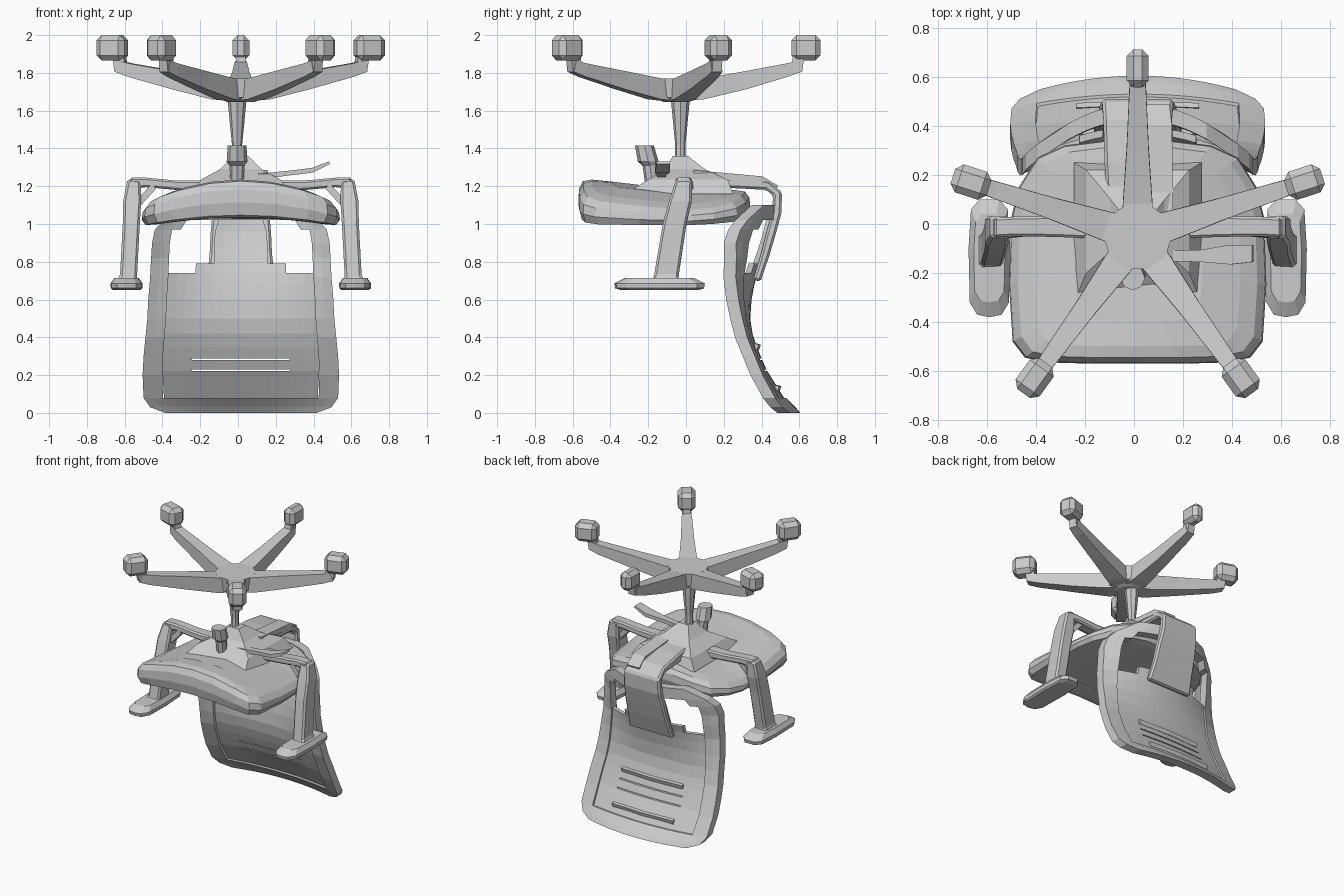
import bpy, bmesh, math
from mathutils import Vector, Matrix

if "Cube" in bpy.data.objects:
    bpy.data.objects.remove(bpy.data.objects["Cube"])

CX = 0.015  # symmetry plane of the chair


def finish(name, bm, bevel=0, mirror=False):
    bmesh.ops.recalc_face_normals(bm, faces=bm.faces)
    me = bpy.data.meshes.new(name)
    bm.to_mesh(me)
    bm.free()
    ob = bpy.data.objects.new(name, me)
    ob.location.x = CX
    bpy.context.collection.objects.link(ob)
    if bevel:
        m = ob.modifiers.new("bevel", 'BEVEL')
        m.width, m.segments, m.limit_method = bevel, 1, 'ANGLE'
    if mirror:
        ob.modifiers.new("mirror", 'MIRROR').use_mirror_merge = False
    return ob


def loft(name, rings, **kw):
    bm = bmesh.new()
    vs = [[bm.verts.new(p) for p in r] for r in rings]
    n = len(rings[0])
    for a, b in zip(vs, vs[1:]):
        for i in range(n):
            j = (i + 1) % n
            bm.faces.new((a[i], a[j], b[j], b[i]))
    bm.faces.new(vs[0])
    bm.faces.new(vs[-1])
    return finish(name, bm, **kw)


def bar(name, path, side, **kw):
    """Rectangular section swept along (point, width, height) stations."""
    pts = [Vector(p[0]) for p in path]
    side = Vector(side).normalized()
    rings = []
    for i, (_, w, h) in enumerate(path):
        t = pts[min(i + 1, len(pts) - 1)] - pts[max(i - 1, 0)]
        up = t.cross(side).normalized() * h / 2
        s = side * w / 2
        rings.append([pts[i] + s + up, pts[i] - s + up, pts[i] - s - up, pts[i] + s - up])
    return loft(name, rings, **kw)


def box(name, c, size, rot=0, **kw):
    bm = bmesh.new()
    bmesh.ops.create_cube(bm, size=1, matrix=Matrix.Translation(c)
                          @ Matrix.Rotation(rot, 4, 'Z') @ Matrix.Diagonal((*size, 1)))
    return finish(name, bm, **kw)


def circle(x, y, z, r, n=8):
    return [(x + r * math.cos(2 * math.pi * i / n), y + r * math.sin(2 * math.pi * i / n), z)
            for i in range(n)]


def lerp(table, z, k):
    for a, b in zip(table, table[1:]):
        if a[0] <= z <= b[0]:
            f = (z - a[0]) / (b[0] - a[0])
            return a[k] + f * (b[k] - a[k])
    return table[-1][k]


# Star base with five arms and casters (the rear arm is a little shorter)
HY = -0.05
for i in range(5):
    a = math.radians(90 + 72 * i)
    d = Vector((math.cos(a), math.sin(a), 0))
    r1 = .685 if i == 0 else .715
    at = lambda r, z: Vector((0, HY, z)) + d * r
    bar("base_arm", [(at(.03, 1.71), .13, .12), (at(.14, 1.715), .12, .11), (at(.36, 1.76), .09, .095),
                     (at(r1 - .1, 1.815), .07, .07), (at(r1 - .03, 1.835), .06, .06)], (-d.y, d.x, 0))
    bar("caster_stem", [(at(r1 - .05, 1.81), .055, .06), (at(r1 - .035, 1.91), .05, .06)], (-d.y, d.x, 0))
    box("caster", at(r1, 1.9325), (.155, .09 if i == 0 else .12, .135), a, bevel=.028)
loft("base_hub", [circle(0, HY, 1.645, .07, 10), circle(0, HY, 1.67, .13, 10), circle(0, HY, 1.77, .14, 10)])

# Gas column
loft("column", [circle(-.02, -.03, z, r) for z, r in ((1.3, .03), (1.42, .027), (1.5, .035), (1.66, .05))])

# Tilt mechanism under the seat
loft("mechanism", [[(-x, y0, z), (x, y0, z), (x, y1, z), (-x, y1, z)] for x, y0, y1, z in
                   ((.26, -.32, .25, 1.16), (.21, -.2, .22, 1.235), (.11, -.11, .1, 1.29), (.04, -.07, .01, 1.36))])
loft("tension_knob", [circle(-.02, -.18, 1.2, .035), circle(-.02, -.19, 1.31, .04),
                      circle(-.02, -.2, 1.33, .055), circle(-.02, -.22, 1.415, .05)])
bar("height_lever", [((.08, -.13, 1.25), .04, .03), ((.26, -.13, 1.27), .05, .025),
                     ((.38, -.125, 1.285), .08, .025), ((.47, -.12, 1.325), .07, .015)], (0, 1, 0))

# Seat: half outline mirrored into rings, crowned underside
half = [(.36, -.565), (.46, -.545), (.51, -.48), (.525, -.25), (.515, .03), (.485, .15), (.41, .27), (.3, .32)]
mid = [(x, -.57) for x in (-.18, 0, .18)]
outline = mid + half + [(.14, .34), (-.14, .34)] + [(-x, y) for x, y in reversed(half)]
rings = []
for s, f in ((.5, 0), (.85, 0), (.96, .06), (1, .4), (.99, .75), (.93, .96), (.8, 1), (.5, 1)):
    ring = []
    for x, y in outline:
        px, py = x * s, -.06 + (y + .06) * (s if y > 0 else .3 + .7 * s)
        q = (px / .52) ** 2
        lo = 1.035 - .05 * q
        hi = 1.235 - .125 * q - .05 * min(1, max(0, (py + .5) / .5))
        ring.append((px, py, lo + (hi - lo) * f))
    rings.append(ring)
loft("seat", rings)

# Armrests
bar("arm_bracket", [((.15, -.01, 1.2), .1, .06), ((.34, -.01, 1.205), .085, .05),
                    ((.5, -.01, 1.22), .08, .05), ((.585, -.015, 1.215), .08, .06)], (0, 1, 0), bevel=.01, mirror=True)
bar("arm_post", [((.565, -.01, 1.235), .085, .07), ((.575, -.03, 1.12), .12, .095), ((.58, -.06, 1.0), .125, .09),
                 ((.595, -.105, .72), .13, .09), ((.6, -.11, .69), .16, .12)], (0, 1, 0), bevel=.012, mirror=True)
bar("arm_brace", [((.46, -.02, 1.2), .06, .035), ((.57, -.03, 1.08), .06, .035)], (0, 1, 0), mirror=True)
pad = [(.0, -.38), (.05, -.37), (.08, -.32), (.085, -.1), (.075, .06), (.04, .1)]
pad = pad + [(-x, y) for x, y in reversed(pad[1:])]
loft("arm_pad", [[(.605 + x * s, -.14 + (y + .14) * s, z) for x, y in pad]
                 for s, z in ((.85, .65), (.98, .66), (1, .685), (.75, .715))], mirror=True)

# Spine linking the mechanism to the backrest
bar("back_spine", [((0, -.02, 1.24), .24, .07), ((0, .25, 1.225), .27, .07), ((0, .43, 1.205), .28, .05),
                   ((0, .485, 1.16), .29, .05), ((0, .48, 1.06), .3, .05), ((0, .45, .95), .32, .05),
                   ((0, .42, .84), .33, .045), ((0, .375, .7), .36, .04)], (1, 0, 0), bevel=.012)
bar("spine_rib", [((.09, .04, 1.265), .11, .04), ((.09, .4, 1.235), .1, .035),
                  ((.08, .48, 1.19), .1, .03)], (1, 0, 0))

# Backrest: z, half width, rear y at centre, sideways curvature
PROFILE = [(0, .4, .605, .35), (.03, .48, .58, .3), (.08, .515, .53, .22), (.2, .52, .455, .18),
           (.3, .515, .41, .17), (.4, .505, .37, .18), (.5, .495, .355, .23), (.6, .49, .362, .35),
           (.72, .48, .385, .53), (.82, .475, .425, .7), (.9, .47, .455, .86),
           (.97, .455, .475, .9), (1.02, .41, .485, .95), (1.1, .28, .49, 1)]
US = [i / 10 for i in range(-10, 11)]


def shell(name, zs, keep, near, thick):
    bm = bmesh.new()
    grid = []
    for z in zs:
        w, yc, k = (lerp(PROFILE, z, i) for i in (1, 2, 3))
        grid.append([bm.verts.new((u * w, yc - k * (u * w) ** 2 - near, z)) for u in US])
    for r in range(len(zs) - 1):
        for c in range(len(US) - 1):
            if keep(abs(US[c] + US[c + 1]) / 2, (zs[r] + zs[r + 1]) / 2):
                bm.faces.new((grid[r][c], grid[r][c + 1], grid[r + 1][c + 1], grid[r + 1][c]))
    res = bmesh.ops.extrude_face_region(bm, geom=bm.faces[:], use_keep_orig=True)
    new = [v for v in res["geom"] if isinstance(v, bmesh.types.BMVert)]
    bmesh.ops.translate(bm, verts=new, vec=(0, -thick, 0))
    bmesh.ops.delete(bm, geom=[v for v in bm.verts if not v.link_faces], context='VERTS')
    return finish(name, bm)


shell("back_frame", [p[0] for p in PROFILE],
      lambda u, z: u > .8 or z < .08 or z > 1.0 or (z > .94 and u > .7), 0, .065)

# Thin inner panel with narrow slots, carried up the middle behind the spine
SLOTS = (.225, .285)
panel_z = sorted([.07, .35, .5, .6, .68, .74, .79, .88, .96, 1.05, .42]
                 + [s + o for s in SLOTS for o in (-.004, .004)])


def panel_cell(u, z):
    limit = .85 if z < .74 else .5 if z < .79 else .35
    return u < limit and not (u < .5 and any(abs(z - s) < .003 for s in SLOTS))


shell("back_panel", panel_z, panel_cell, .015, .03)

# Raised cross ribs on the rear of the panel
for z in (.13, .35):
    y = lerp(PROFILE, z, 2)
    bar("panel_rib", [((x, y - .008 - .18 * x * x, z), .03, .02) for x in (-.25, 0, .25)], (0, .3, 1))
